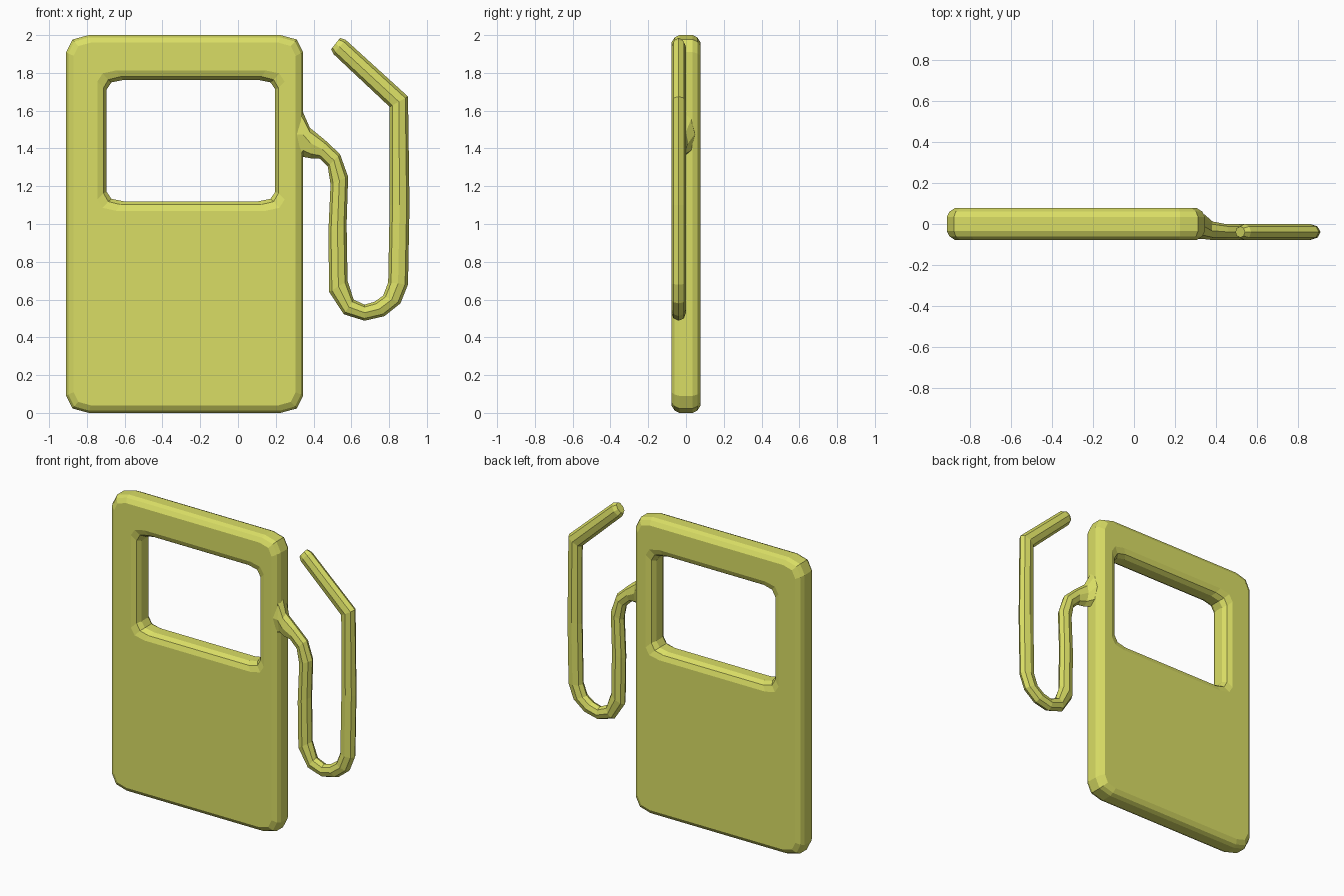
import bpy, bmesh, math
from mathutils import Vector

if "Cube" in bpy.data.objects:
    bpy.data.objects.remove(bpy.data.objects["Cube"])

paint = bpy.data.materials.new("yellow_green")
paint.diffuse_color = (0.70, 0.73, 0.13, 1)
paint.use_nodes = True
paint.node_tree.nodes["Principled BSDF"].inputs["Base Color"].default_value = paint.diffuse_color


def loft(name, rings, closed):
    """Skin a list of equal-length point rings; closed joins last to first."""
    bm = bmesh.new()
    rows = [[bm.verts.new(p) for p in ring] for ring in rings]
    n = len(rows[0])
    pairs = list(zip(rows, rows[1:]))
    if closed:
        pairs.append((rows[-1], rows[0]))
    else:
        bm.faces.new(rows[0])
        bm.faces.new(rows[-1])
    for a, b in pairs:
        for i in range(n):
            j = (i + 1) % n
            bm.faces.new((a[i], a[j], b[j], b[i]))
    bmesh.ops.recalc_face_normals(bm, faces=bm.faces)
    mesh = bpy.data.meshes.new(name)
    bm.to_mesh(mesh)
    bm.free()
    mesh.materials.append(paint)
    obj = bpy.data.objects.new(name, mesh)
    bpy.context.collection.objects.link(obj)
    return obj


def outline(bounds, grow, corner, y):
    """Rounded rectangle in XZ, three points per corner."""
    x0, x1, z0, z1 = bounds
    x0, x1, z0, z1 = x0 - grow, x1 + grow, z0 - grow, z1 + grow
    a, b = corner
    pts = []
    for x, z, sx, sz in ((x0, z0, 1, 1), (x1, z0, -1, 1), (x1, z1, -1, -1), (x0, z1, 1, -1)):
        c = [(x, y, z + sz * b), (x + sx * a * .28, y, z + sz * b * .26), (x + sx * a, y, z)]
        pts += c if sx * sz > 0 else c[::-1]
    return pts


# Pump body: a closed frame, rounded outside and around the window
OUTER = (-0.91, 0.345, 0.0, 2.0)
HOLE = (-0.695, 0.197, 1.12, 1.763)
front = [(OUTER, 0, (.12, .09), .035), (OUTER, -.012, (.11, .085), .06),
         (OUTER, -.04, (.09, .07), .078),
         (HOLE, .05, (.10, .06), .078), (HOLE, .017, (.09, .06), .064),
         (HOLE, 0, (.09, .05), .035)]
rings = [outline(b, g, c, -y) for b, g, c, y in front]
rings += [outline(b, g, c, y) for b, g, c, y in reversed(front)]
loft("pump_body", rings, True)

# Hose and nozzle: outer and inner edge points, then back and front y limits
F, B = -0.078, 0.0
sections = [
    ((.31, 1.66), (.31, 1.29), -.074, .055),
    ((.345, 1.59), (.345, 1.355), -.074, .045),
    ((.38, 1.51), (.385, 1.348), F, .012),
    ((.46, 1.445), (.43, 1.348), F, B),
    ((.54, 1.37), (.475, 1.305), F, B),
    ((.583, 1.25), (.49, 1.21), F, B),
    ((.575, 1.0), (.478, .95), F, B),
    ((.58, .70), (.483, .64), F, B),
    ((.612, .60), (.56, .522), F, B),
    ((.67, .573), (.67, .488), F, B),
    ((.722, .588), (.775, .512), F, B),
    ((.768, .62), (.86, .58), F, B),
    ((.795, .69), (.90, .68), F, B),
    ((.803, 1.1), (.908, 1.1), F, B),
    ((.803, 1.62), (.90, 1.675), F, B),
    ((.505, 1.90), (.57, 1.975), F, B),
    ((.493, 1.925), (.54, 1.985), F + .012, B - .012),
]
rings = []
for p, q, y0, y1 in sections:
    p, q = Vector((p[0], 0, p[1])), Vector((q[0], 0, q[1]))
    mid, half = (p + q) / 2, (p - q) / 2
    ring = []
    for k in range(8):
        t = k * math.pi / 4
        v = mid + half * math.cos(t)
        v.y = (y0 + y1) / 2 + (y1 - y0) / 2 * math.sin(t)
        ring.append(v)
    rings.append(ring)
loft("hose_and_nozzle", rings, False)
